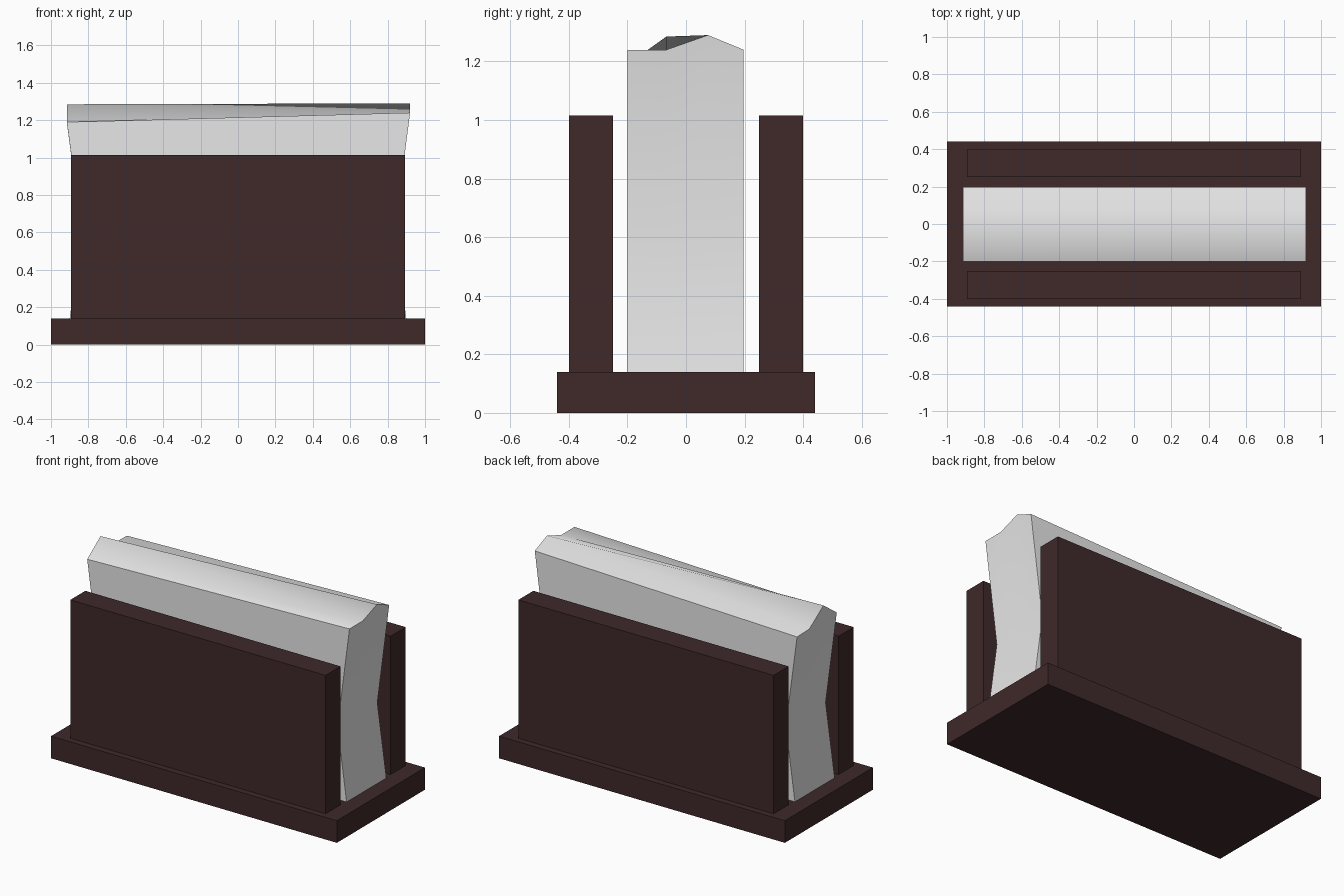
import bpy, bmesh, math

if "Cube" in bpy.data.objects:
    bpy.data.objects.remove(bpy.data.objects["Cube"])


def material(name, rgb):
    m = bpy.data.materials.new(name)
    m.diffuse_color = (*rgb, 1.0)
    m.use_nodes = True
    m.node_tree.nodes["Principled BSDF"].inputs["Base Color"].default_value = m.diffuse_color
    return m


wood = material("dark_brown_wood", (0.05, 0.022, 0.023))
paper = material("light_grey_paper", (0.8, 0.8, 0.8))


def finish(bm, name, mat):
    bmesh.ops.recalc_face_normals(bm, faces=bm.faces[:])
    me = bpy.data.meshes.new(name)
    bm.to_mesh(me)
    bm.free()
    me.materials.append(mat)
    ob = bpy.data.objects.new(name, me)
    bpy.context.collection.objects.link(ob)
    return ob


def box(name, x, y, z, mat):
    bm = bmesh.new()
    bmesh.ops.create_cube(bm, size=1)
    for v in bm.verts:
        for i, (lo, hi) in enumerate((x, y, z)):
            v.co[i] = lo if v.co[i] < 0 else hi
    return finish(bm, name, mat)


# Base plate and the two upright walls
box("base", (-1, 1), (-0.44, 0.44), (0, 0.14), wood)
box("front_wall", (-0.893, 0.893), (-0.40, -0.25), (0.14, 1.015), wood)
box("back_wall", (-0.893, 0.893), (0.25, 0.40), (0.14, 1.015), wood)

# Napkin stack: pinched ends, folded top whose ridge differs at each end
ys = (-0.2, -0.067, 0.075, 0.197)
left_top = (1.19, 1.285, 1.19, 1.187)
right_top = (1.24, 1.24, 1.29, 1.24)
bm = bmesh.new()
ends = []
for sign, tops, reach in ((-1, left_top, 0.915), (1, right_top, 0.92)):
    low = [bm.verts.new((sign * 0.90, y, 0.14)) for y in ys]
    mid = [bm.verts.new((sign * 0.837, y, 0.60)) for y in ys]
    top = [bm.verts.new((sign * reach, y, z)) for y, z in zip(ys, tops)]
    rows = [low, mid, top]
    for a, b in zip(rows, rows[1:]):
        for i in range(3):
            bm.faces.new((a[i], a[i + 1], b[i + 1], b[i]))
    ends.append(rows)
left, right = ends
for i in range(3):
    for row in (0, 2):  # bottom and top strips
        bm.faces.new((left[row][i], left[row][i + 1], right[row][i + 1], right[row][i]))
for i in (0, 3):  # front and back sides
    for r in range(2):
        bm.faces.new((left[r][i], right[r][i], right[r + 1][i], left[r + 1][i]))
stack = finish(bm, "napkin_stack", paper)
bpy.context.view_layer.objects.active = stack
stack.select_set(True)
bpy.ops.object.shade_smooth_by_angle(angle=math.radians(40))
